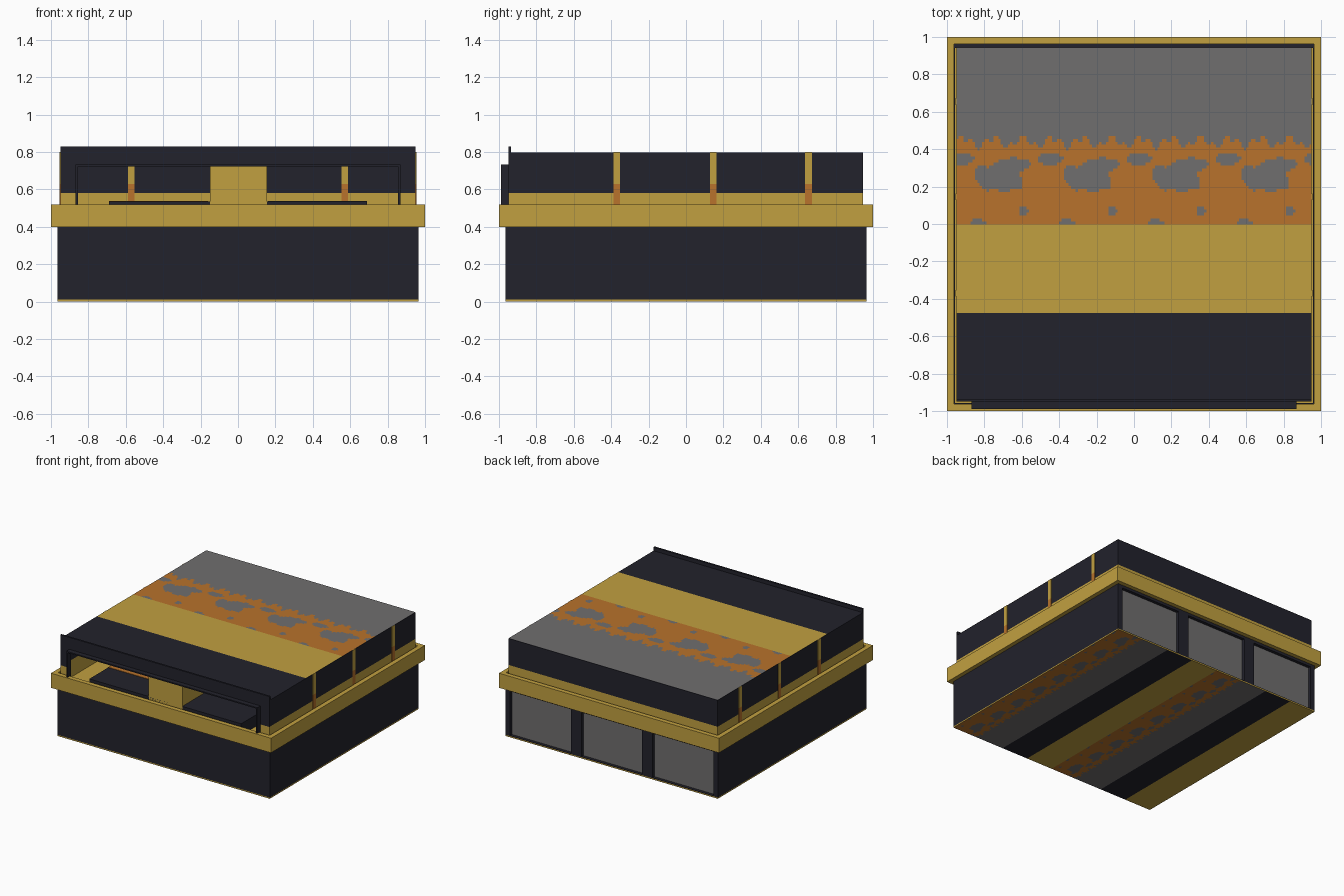
import bpy, bmesh, math

if "Cube" in bpy.data.objects:
    bpy.data.objects.remove(bpy.data.objects["Cube"])

# ---- colours ----
def colour(name, r, g, b):
    m = bpy.data.materials.new(name)
    m.diffuse_color = (r, g, b, 1)
    m.use_nodes = True
    m.node_tree.nodes["Principled BSDF"].inputs["Base Color"].default_value = m.diffuse_color
    return m

DARK = colour("dark navy", 0.016, 0.016, 0.025)
GOLD = colour("gold", 0.535, 0.352, 0.051)
RUST = colour("rust orange", 0.479, 0.171, 0.025)
GREY = colour("grey", 0.162, 0.156, 0.158)
BANDS = [DARK, GOLD, RUST, GREY]


def finish(name, bm, mats):
    me = bpy.data.meshes.new(name)
    bm.to_mesh(me)
    bm.free()
    for m in mats:
        me.materials.append(m)
    ob = bpy.data.objects.new(name, me)
    bpy.context.collection.objects.link(ob)
    return ob


def box(name, x, y, z, mat):
    """Box from (min, max) pairs."""
    bm = bmesh.new()
    bmesh.ops.create_cube(bm, size=1)
    for v in bm.verts:
        v.co = [a[0] + (c + 0.5) * (a[1] - a[0]) for a, c in zip((x, y, z), v.co)]
    return finish(name, bm, [mat])


def ring(name, outer, inner, z, mat):
    """Four walls around a square: front, back, left, right."""
    for s, side in ((-1, "front"), (1, "back")):
        box(f"{name}_{side}", (-outer, outer), sorted((s * inner, s * outer)), z, mat)
    for s, side in ((-1, "left"), (1, "right")):
        box(f"{name}_{side}", sorted((s * inner, s * outer)), (-inner, inner), z, mat)


# ---- weathered stripe pattern: dark, gold, rust with grey patches, grey ----
def band_index(u, v):
    u, v = u % 1, v % 1
    if v < 0.5:
        return int(v * 4)
    if v > 0.75:
        return 3
    t = (v - 0.5) * 4
    w = 2 * math.pi * u

    def blob(cu, ct, ru, rt, slant=0.0):
        du = (u - cu - slant * (t - ct) + 0.5) % 1 - 0.5
        wob = 1 + 0.25 * math.sin(5 * w + 9 * t)
        return (du / ru) ** 2 + ((t - ct) / rt) ** 2 < wob

    patch = (blob(0.45, 0.52, 0.27, 0.15, -0.5) or blob(0.62, 0.66, 0.2, 0.09, 0.4)
             or blob(0.05, 0.74, 0.15, 0.07) or blob(0.75, 0.15, 0.05, 0.05)
             or blob(0.25, 0.02, 0.09, 0.04))
    ragged = t > 0.93 + 0.05 * math.sin(3 * w) + 0.04 * math.sin(7 * w)
    return 3 if patch or ragged else 2


def striped_sheet(name, place, periods, v0, repeats, cols=152):
    """Flat sheet: place(u, v) gives the point, v runs through the stripes."""
    base = [0, 0.25] + [0.5 + 0.25 * i / 30 for i in range(31)]
    rows = sorted({round(b + k - v0, 5) for b in base for k in range(periods + 2)
                   if 0 <= b + k - v0 <= periods} | {0.0, float(periods)})
    bm = bmesh.new()
    grid = [[bm.verts.new(place(c / cols, r / periods)) for c in range(cols + 1)] for r in rows]
    for i in range(len(rows) - 1):
        for c in range(cols):
            f = bm.faces.new((grid[i][c], grid[i][c + 1], grid[i + 1][c + 1], grid[i + 1][c]))
            mid = (rows[i] + rows[i + 1]) / 2 + v0
            f.material_index = band_index((c + 0.5) / cols * repeats, mid)
    return finish(name, bm, BANDS)


# ---- ground floor ----
L = 0.965
striped_sheet("underside", lambda u, v: (L - 2 * L * v, L - 2 * L * u, 0), 2, 0.5, 8)
# stripes run along y; underside pattern advances towards -x
box("base_plate", (-L, L), (-L, L), (0.001, 0.01), GOLD)
box("lower_wall_front", (-L, L), (-L, -L + 0.008), (0.01, 0.42), DARK)
for s, side in ((-1, "left"), (1, "right")):
    box(f"lower_wall_{side}", sorted((s * L, s * (L - 0.008))), (-L, L), (0.01, 0.42), DARK)

# back wall: recessed windows between pillars
box("back_window_panes", (-0.95, 0.95), (0.935, 0.94), (0.01, 0.40), GREY)
for i, (a, b) in enumerate(((-L, -0.925), (-0.37, -0.275), (0.275, 0.37), (0.925, L))):
    box(f"back_pillar_{i}", (a, b), (0.94, L), (0.01, 0.42), DARK)
box("back_lintel", (-L, L), (0.94, L), (0.378, 0.42), DARK)
box("back_sill", (-L, L), (0.94, L), (0.01, 0.014), DARK)

# ---- balcony band ----
ring("balcony_band", 1.0, 0.962, (0.40, 0.52), GOLD)

# ---- upper floor walls: gold skirting below, dark above ----
U, B = 0.95, 0.945
for part, z, mat in (("skirting", (0.40, 0.58), GOLD), ("upper_wall", (0.58, 0.798), DARK)):
    box(f"{part}_back", (-U, U), (B - 0.015, B), z, mat)
    for s, side in ((-1, "left"), (1, "right")):
        box(f"{part}_{side}", sorted((s * U, s * (U - 0.015))), (-U, B), z, mat)
        box(f"{part}_front_{side}", sorted((s * U, s * 0.865)), (-U, -U + 0.015),
            (z[0], min(z[1], 0.73)), mat)
box("front_lintel", (-U, U), (-U, -U + 0.015), (0.73, 0.83), DARK)

# pilaster strips on both sides
for s, side in ((-1, "left"), (1, "right")):
    for i, y in enumerate((-0.37, 0.145, 0.655)):
        xs = sorted((s * U, s * (U + 0.004)))
        box(f"strip_{side}_{i}", xs, (y - 0.018, y + 0.018), (0.63, 0.799), GOLD)
        box(f"strip_foot_{side}_{i}", xs, (y - 0.018, y + 0.018), (0.42, 0.63), RUST)

# ---- roof ----
striped_sheet("roof", lambda u, v: (-U + 2 * U * u, -U + (U + B) * v, 0.80), 1, 0.0, 4)

# ---- front porch ----
for s, side in ((-1, "left"), (1, "right")):
    box(f"porch_side_{side}", sorted((s * 0.855, s * 0.868)), (-0.99, -0.95), (0.45, 0.73), DARK)
box("porch_top", (-0.868, 0.868), (-0.99, -0.94), (0.722, 0.732), DARK)
box("porch_block", (-0.15, 0.155), (-0.945, -0.67), (0.40, 0.73), GOLD)

# room behind the porch
box("room_back_skirting", (-0.94, 0.94), (-0.46, -0.45), (0.40, 0.58), GOLD)
box("room_back_wall", (-0.94, 0.94), (-0.46, -0.45), (0.58, 0.79), DARK)
box("room_floor", (-0.94, 0.94), (-0.945, -0.46), (0.42, 0.44), GOLD)
box("deck", (-0.69, 0.69), (-0.945, -0.46), (0.44, 0.535), DARK)
box("deck_mat_left", (-0.69, -0.16), (-0.70, -0.46), (0.535, 0.538), RUST)
box("deck_mat_right", (0.16, 0.69), (-0.65, -0.46), (0.535, 0.538), GREY)
for s, side in ((-1, "left"), (1, "right")):
    xs = sorted((s * 0.553, s * 0.588))
    box(f"room_strip_{side}", xs, (-0.465, -0.46), (0.63, 0.79), GOLD)
    box(f"room_strip_foot_{side}", xs, (-0.465, -0.46), (0.44, 0.63), RUST)
